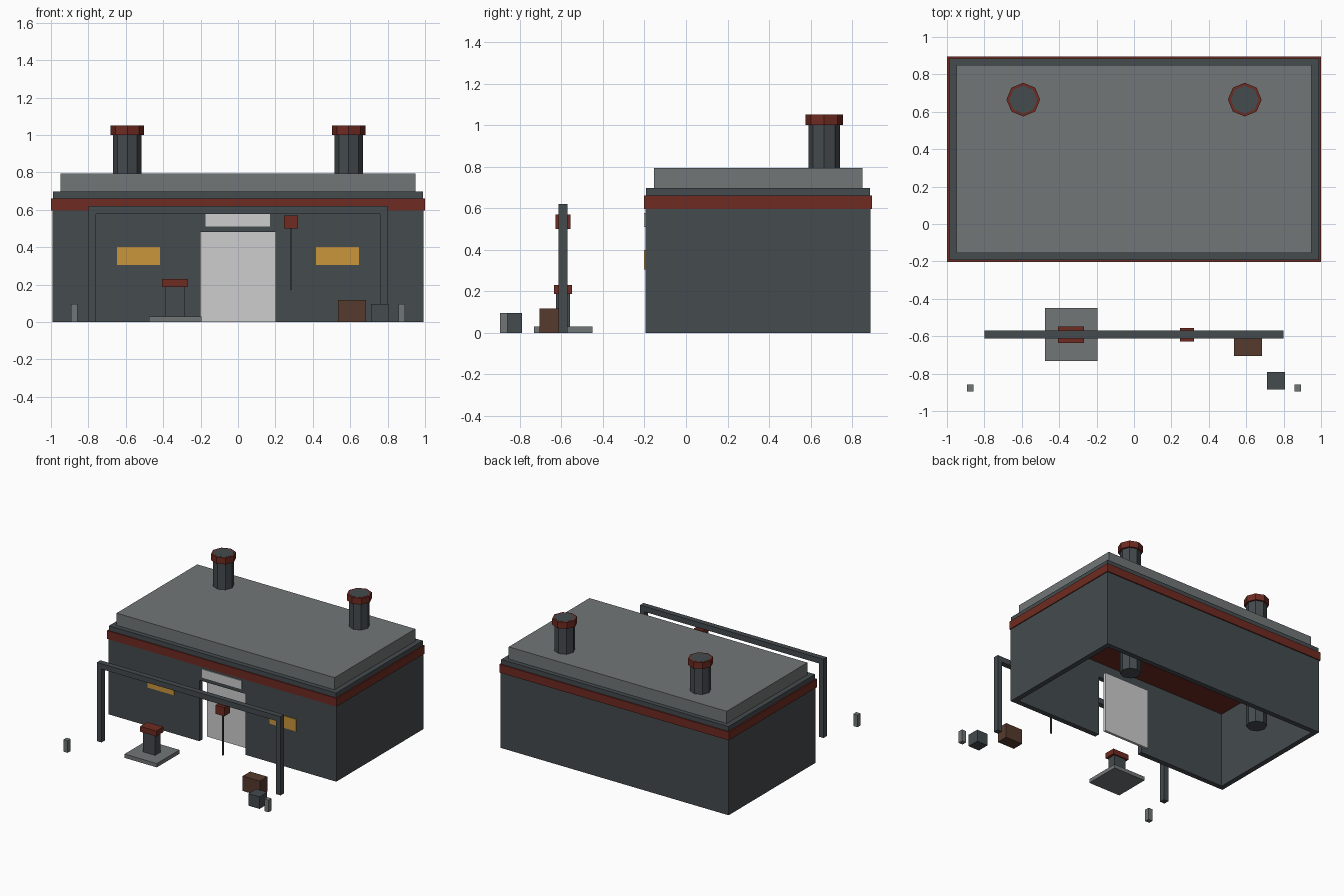
import bpy

if "Cube" in bpy.data.objects:
    bpy.data.objects.remove(bpy.data.objects["Cube"])


def material(name, r, g, b):
    m = bpy.data.materials.new(name)
    m.diffuse_color = (r, g, b, 1)
    m.use_nodes = True
    m.node_tree.nodes["Principled BSDF"].inputs["Base Color"].default_value = m.diffuse_color
    return m


DARK = material("dark slate", 0.058, 0.069, 0.076)
GREY = material("concrete grey", 0.168, 0.182, 0.184)
RED = material("rust red", 0.158, 0.024, 0.015)
AMBER = material("amber glow", 0.58, 0.305, 0.042)
WHITE = material("pale grey", 0.61, 0.61, 0.61)
BROWN = material("crate brown", 0.093, 0.043, 0.026)


def box(name, x, y, z, mat):
    """Axis-aligned box from (min, max) ranges."""
    bpy.ops.mesh.primitive_cube_add(size=1, location=[sum(r) / 2 for r in (x, y, z)])
    o = bpy.context.object
    o.name = name
    o.scale = [r[1] - r[0] for r in (x, y, z)]
    bpy.ops.object.transform_apply(location=False, rotation=False, scale=True)
    o.data.materials.append(mat)
    return o


def octagon(name, x, y, z, radius, mat):
    bpy.ops.mesh.primitive_cylinder_add(vertices=8, radius=radius, depth=z[1] - z[0],
                                        location=(x, y, sum(z) / 2))
    o = bpy.context.object
    o.name = name
    o.data.materials.append(mat)
    return o


def mirrored(x, side):
    return tuple(sorted((side * x[0], side * x[1])))


FRONT, BACK, T, WALL_TOP = -0.195, 0.888, 0.04, 0.6

# Hollow building shell, open underneath, with a doorway in the front
box("back_wall", (-0.993, 0.993), (BACK - T, BACK), (0, WALL_TOP), DARK)
box("door_lintel", (-0.2, 0.2), (FRONT, FRONT + T), (0.48, WALL_TOP), DARK)

for side, label in ((-1, "left"), (1, "right")):
    box(label + "_wall", mirrored((0.993 - T, 0.993), side), (FRONT + T, BACK - T),
        (0, WALL_TOP), DARK)
    box(label + "_front_wall", mirrored((0.2, 0.993), side), (FRONT, FRONT + T),
        (0, WALL_TOP), DARK)
    # Lit windows
    box(label + "_window", mirrored((0.417, 0.648), side), (FRONT - 0.006, FRONT),
        (0.305, 0.4), AMBER)
    # Chimneys run from the ground through the roof
    octagon(label + "_chimney", side * 0.592, 0.665, (0, 1.051), 0.075, DARK)
    octagon(label + "_chimney_cap", side * 0.592, 0.665, (1.0, 1.05), 0.09, RED)
    # Gantry posts and bollards
    box(label + "_gantry_post", mirrored((0.76, 0.8), side), (-0.613, -0.57),
        (0, 0.577), DARK)
    box(label + "_bollard", mirrored((0.857, 0.894), side), (-0.896, -0.858),
        (0, 0.095), GREY)

# Recessed door and sign plate
box("door", (-0.2, 0.2), (-0.1, -0.08), (0, 0.48), WHITE)
box("blank_sign", (-0.173, 0.17), (FRONT - 0.006, FRONT), (0.51, 0.577), WHITE)

# Stepped roof
box("roof_trim", (-1, 1), (-0.202, 0.896), (0.595, 0.66), RED)
box("roof_ledge", (-0.99, 0.99), (-0.193, 0.886), (0.66, 0.697), DARK)
box("roof_slab", (-0.95, 0.95), (-0.155, 0.85), (0.697, 0.793), GREY)

# Gantry beam with hanging hoist
box("gantry_beam", (-0.8, 0.8), (-0.613, -0.57), (0.577, 0.62), DARK)
box("hoist_block", (0.245, 0.32), (-0.628, -0.555), (0.5, 0.57), RED)
box("hoist_cable", (0.279, 0.287), (-0.595, -0.587), (0.17, 0.5), DARK)

# Pedestal on a paving slab
box("pedestal_base", (-0.476, -0.195), (-0.732, -0.45), (0, 0.03), GREY)
box("pedestal_column", (-0.388, -0.284), (-0.626, -0.558), (0.03, 0.19), DARK)
box("pedestal_cap", (-0.407, -0.267), (-0.636, -0.548), (0.188, 0.23), RED)

# Crates
box("large_crate", (0.535, 0.685), (-0.706, -0.613), (0, 0.117), BROWN)
box("small_crate", (0.712, 0.808), (-0.886, -0.79), (0, 0.095), DARK)
